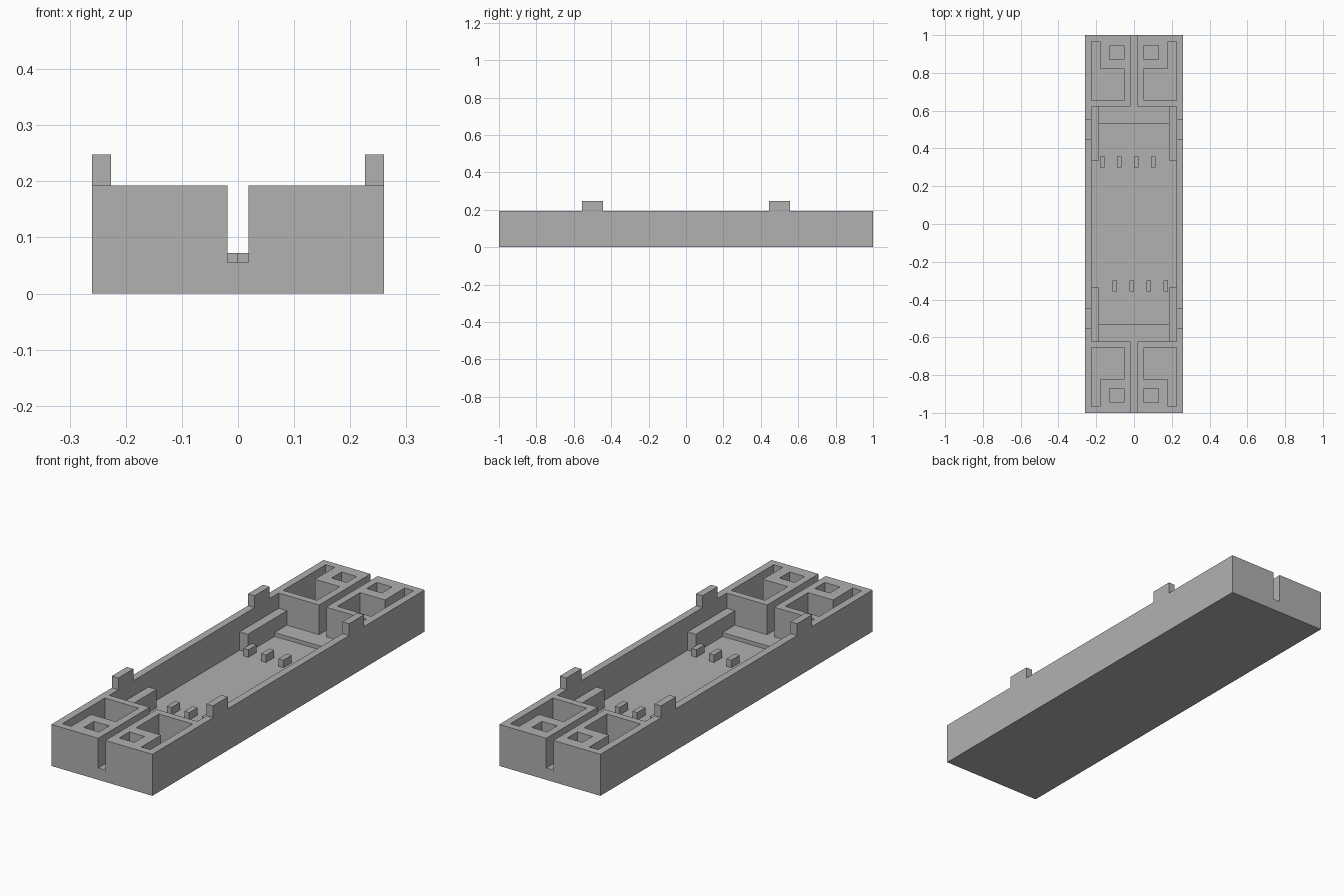
import bpy
import bmesh

old = bpy.data.objects.get("Cube")
if old:
    bpy.data.objects.remove(old, do_unlink=True)

GREY = (0.44, 0.44, 0.44, 1)
grey = bpy.data.materials.new("plain grey")
grey.use_nodes = True
grey.diffuse_color = GREY
grey.node_tree.nodes["Principled BSDF"].inputs["Base Color"].default_value = GREY


def box(name, x0, x1, y0, y1, z0, z1):
    """Axis-aligned box between the given limits."""
    bm = bmesh.new()
    bmesh.ops.create_cube(bm, size=1)
    for v in bm.verts:
        v.co = (x1 if v.co.x > 0 else x0,
                y1 if v.co.y > 0 else y0,
                z1 if v.co.z > 0 else z0)
    mesh = bpy.data.meshes.new(name)
    bm.to_mesh(mesh)
    bm.free()
    mesh.materials.append(grey)
    obj = bpy.data.objects.new(name, mesh)
    bpy.context.collection.objects.link(obj)
    return obj


def mirrored(name, sx, sy, x0, x1, y0, y1, z0, z1):
    """Box given for the +x, +y corner, flipped to another corner."""
    xs, ys = sorted((sx * x0, sx * x1)), sorted((sy * y0, sy * y1))
    return box(name, *xs, *ys, z0, z1)


W, TOP, ABOVE = 0.26, 0.193, 0.3
INNER = 0.226              # inner face of the side walls
LEDGE_X, LEDGE_Z = 0.184, 0.122
FLOOR, STEP = 0.037, 0.055
BAY = 0.622                # half length of the central bay

body = box("tray_body", -W, W, -1, 1, 0, TOP)

# Central bay: above the ledges, raised ends, deep floor, full-width middle
cutters = [
    box("bay_cutter", -INNER, INNER, -BAY, BAY, LEDGE_Z, ABOVE),
    box("step_cutter", -LEDGE_X, LEDGE_X, -BAY, BAY, STEP, ABOVE),
    box("floor_cutter", -LEDGE_X, LEDGE_X, -0.532, 0.532, FLOOR, ABOVE),
    box("middle_cutter", -INNER, INNER, -0.335, 0.335, FLOOR, ABOVE),
    box("slot_cutter", -0.0185, 0.0185, -1.1, 1.1, STEP, ABOVE),
]

# L-shaped pockets and small square holes in the four end blocks
for sx in (-1, 1):
    for sy in (-1, 1):
        cutters += [
            mirrored("pocket_cutter", sx, sy, 0.052, INNER, 0.655, 0.822, FLOOR, ABOVE),
            mirrored("pocket_leg_cutter", sx, sy, 0.18, INNER, 0.75, 0.967, FLOOR, ABOVE),
            mirrored("hole_cutter", sx, sy, 0.052, 0.13, 0.872, 0.946, FLOOR, ABOVE),
        ]

for cutter in cutters:
    cutter.hide_render = True
    mod = body.modifiers.new("cut", "BOOLEAN")
    mod.operation = "DIFFERENCE"
    mod.solver = "EXACT"
    mod.object = cutter

# Bake the cuts and drop the cutters
bpy.context.view_layer.update()
evaluated = body.evaluated_get(bpy.context.evaluated_depsgraph_get())
cut_mesh = bpy.data.meshes.new_from_object(evaluated)
body.modifiers.clear()
body.data = cut_mesh
for cutter in cutters:
    bpy.data.objects.remove(cutter, do_unlink=True)

# Clip tabs on top of the side walls
for sx, side in ((1, "left"), (-1, "right")):
    for sy, end in ((-1, "front"), (1, "back")):
        mirrored(f"{end}_{side}_tab", sx, sy, INNER, W, 0.445, 0.555, TOP - 0.01, 0.248)

# Two staggered rows of floor pegs
for s, end in ((1, "back"), (-1, "front")):
    for k in range(-2, 2):
        x = 0.09 * k
        mirrored(f"{end}_peg_{k + 3}", s, s, x, x + 0.025, 0.298, 0.358, FLOOR - 0.01, 0.072)
